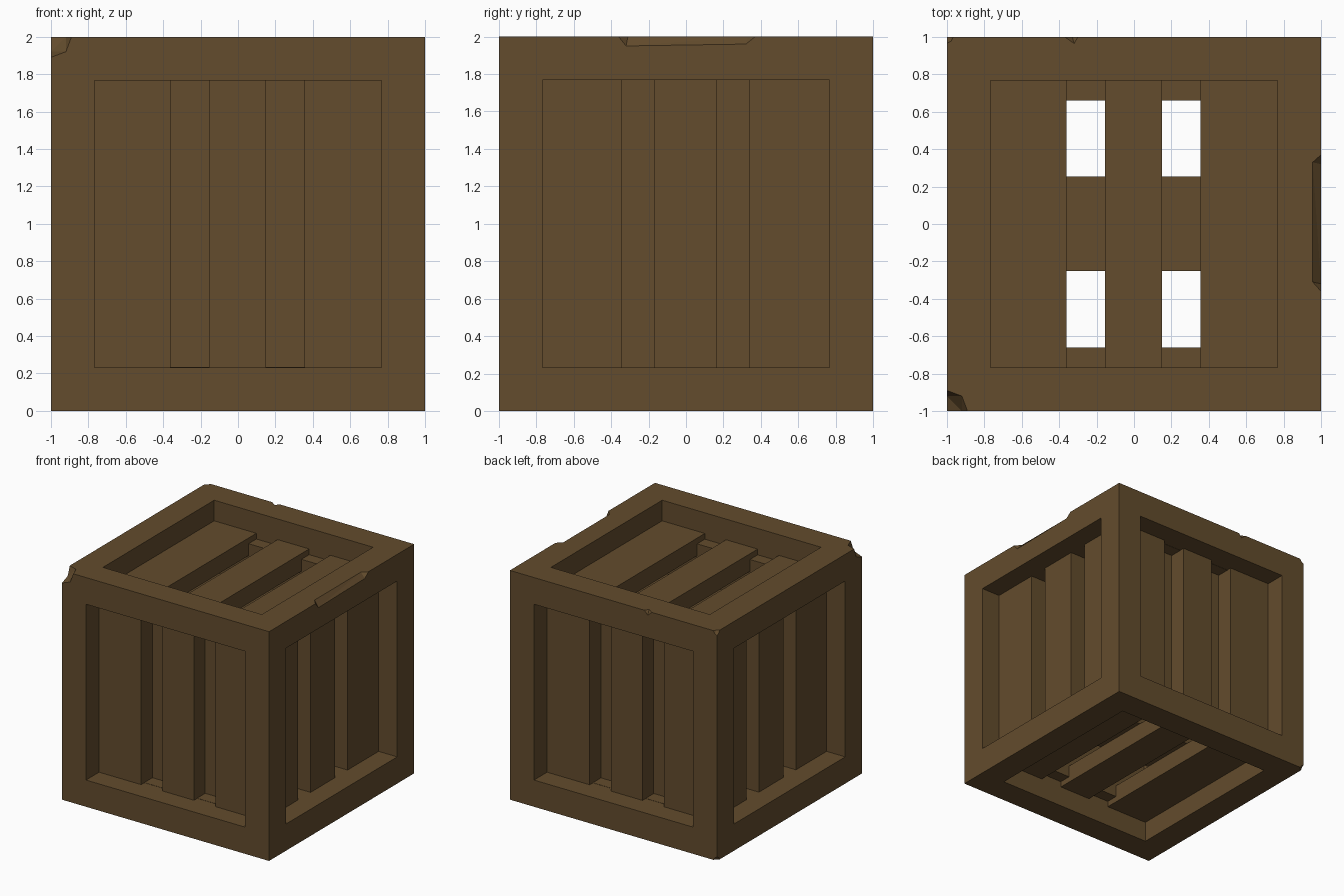
import bpy, bmesh
from itertools import product
from mathutils import Vector

if "Cube" in bpy.data.objects:
    bpy.data.objects.remove(bpy.data.objects["Cube"])

wood = bpy.data.materials.new("dark_wood")
wood.diffuse_color = (0.125, 0.072, 0.026, 1)
wood.use_nodes = True
wood.node_tree.nodes["Principled BSDF"].inputs["Base Color"].default_value = wood.diffuse_color

O = 0.767   # half size of the frame openings
S = 0.82    # outer face of the slats
W = 0.666   # outer face of the inner walls
X_SLATS = [(-O, -0.36), (-0.155, 0.15), (0.355, O)]
Y_SLATS = [(-O, -0.345), (-0.17, 0.165), (0.34, O)]
X_GAPS = [(-0.36, -0.155), (0.15, 0.355)]


def hull(name, points):
    """Convex solid around points, given with z measured from the crate centre."""
    bm = bmesh.new()
    for p in points:
        bm.verts.new((p[0], p[1], p[2] + 1))
    bmesh.ops.remove_doubles(bm, verts=bm.verts, dist=1e-5)
    res = bmesh.ops.convex_hull(bm, input=bm.verts)
    junk = {g for g in res["geom_interior"] + res["geom_unused"]
            if isinstance(g, bmesh.types.BMVert)}
    bmesh.ops.delete(bm, geom=list(junk), context='VERTS')
    bmesh.ops.dissolve_limit(bm, angle_limit=0.01, verts=bm.verts, edges=bm.edges)
    bmesh.ops.recalc_face_normals(bm, faces=bm.faces)
    me = bpy.data.meshes.new(name)
    bm.to_mesh(me)
    bm.free()
    me.materials.append(wood)
    ob = bpy.data.objects.new(name, me)
    bpy.context.collection.objects.link(ob)
    return ob


def box(name, x, y, z):
    return hull(name, list(product(x, y, z)))


def chip(points, outward):
    """Cutter: the points swept outwards past the crate's surface."""
    steps = product(*[(0, 0.1 * o) if o else (0,) for o in outward])
    return hull("chip_cutter", [Vector(p) + Vector(s) for s in steps for p in points])


def corner_chip(sx, sy, sz, a, b):
    pts = [(a, 0, 0), (0, a, 0), (0, 0, a), (b, b, 0), (b, 0, b), (0, b, b)]
    return chip([(sx * (1 - p[0]), sy * (1 - p[1]), sz * (1 - p[2])) for p in pts],
                (sx, sy, sz))


# Outer frame: a cube opened along all three axes
frame = box("frame", (-1, 1), (-1, 1), (-1, 1))
o, far = (-O, O), (-1.2, 1.2)
cutters = [box("opening_cutter", far, o, o),
           box("opening_cutter", o, far, o),
           box("opening_cutter", o, o, far)]

# Wear on corners and edges
cutters += [
    corner_chip(-1, -1, 1, 0.11, 0.08),
    corner_chip(-1, 1, 1, 0.035, 0.022),
    corner_chip(-1, 1, -1, 0.035, 0.022),
    chip([(0.955, -0.31, 1), (0.955, 0.33, 1), (1, -0.32, 0.95), (1, 0.32, 0.96),
          (1, -0.36, 1), (1, 0.37, 1)], (1, 0, 1)),
    chip([(-0.37, 1, 1), (-0.32, 0.965, 1), (-0.30, 1, 1), (-0.33, 1, 0.965)], (0, 1, 1)),
]
for c in cutters:
    m = frame.modifiers.new("cut", 'BOOLEAN')
    m.operation, m.solver, m.object = 'DIFFERENCE', 'EXACT', c
    c.hide_render = True
bpy.context.view_layer.update()
mesh = bpy.data.meshes.new_from_object(
    frame.evaluated_get(bpy.context.evaluated_depsgraph_get()))
frame.modifiers.clear()
frame.data = mesh
for c in cutters:
    bpy.data.objects.remove(c)


def layer(s, a, b):
    return sorted((s * a, s * b))


T = 0.006   # inner wall thickness
for s, fb, rl, tb in ((-1, "front", "left", "bottom"), (1, "back", "right", "top")):
    # Upright slats on the four sides
    for i, r in enumerate(X_SLATS):
        box(f"{fb}_slat_{i}", r, layer(s, W, S), (-O, O))
    for i, r in enumerate(Y_SLATS):
        box(f"{rl}_slat_{i}", layer(s, W, S), r, (-O, O))
    # Top and bottom slats, thinner where they pass over the side walls
    for i, r in enumerate(X_SLATS):
        box(f"{tb}_slat_{i}", r, (-O, O), layer(s, O, S))
        core = (max(r[0], -W), min(r[1], W))
        box(f"{tb}_slat_core_{i}", core, (-W, W), layer(s, W, O))
    # Inner walls closing the side gaps
    box(f"{fb}_inner_wall", (-W, W), layer(s, W - T, W), (-O, O))
    box(f"{rl}_inner_wall", layer(s, W - T, W), (-W, W), (-O, O))
    # Ledges at the slat ends, and the cross bar below the middle
    for e in (-1, 1):
        for i, g in enumerate(X_GAPS):
            box(f"{tb}_ledge_{i}", g, layer(e, W - T, O + 0.01), layer(s, O - 0.002, O + 0.003))
    box(f"{tb}_cross_bar", (-W + T, W - T), (-0.25, 0.255), layer(s, W - 0.12, W))
